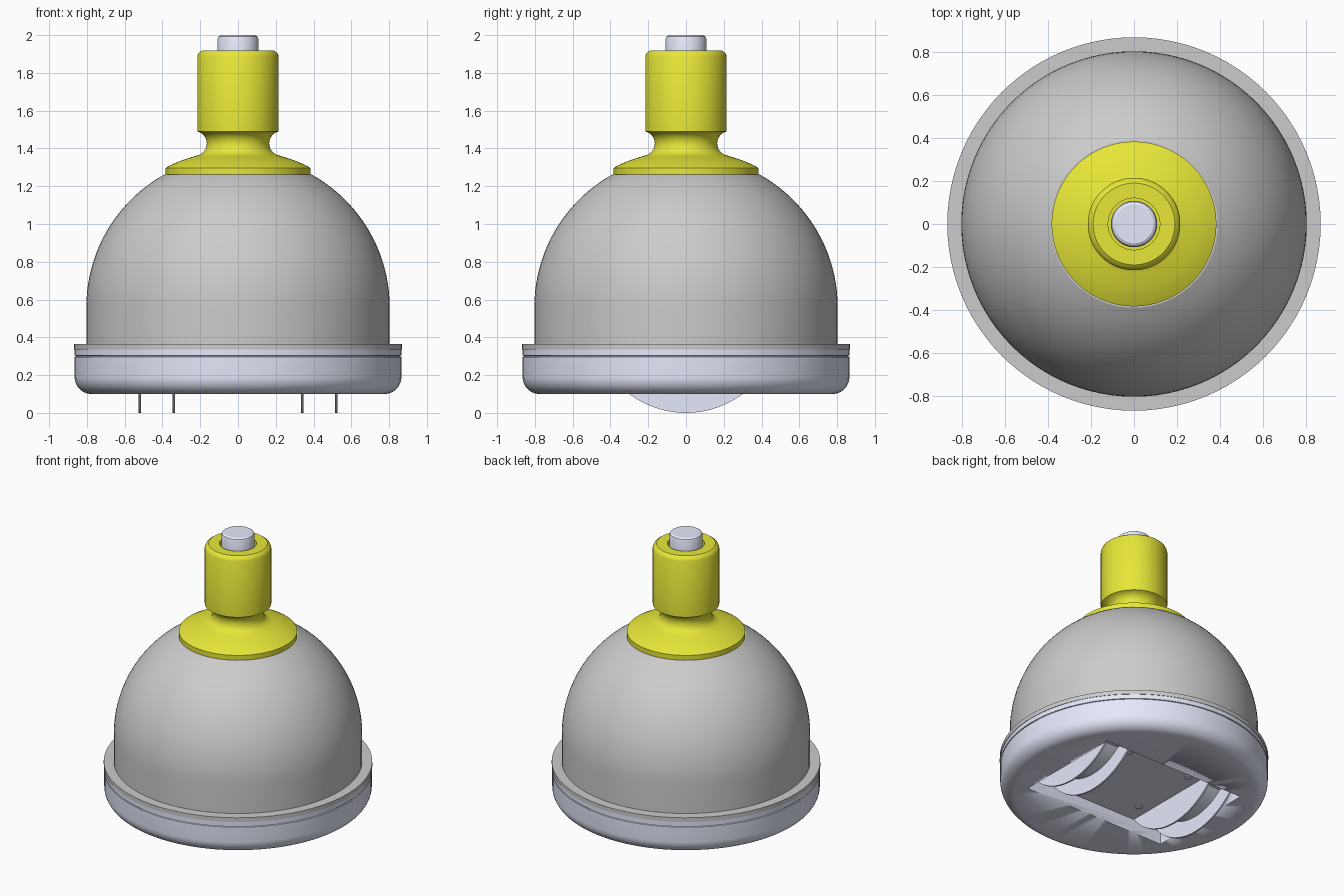
import bpy, bmesh, math
from mathutils import Matrix

if "Cube" in bpy.data.objects:
    bpy.data.objects.remove(bpy.data.objects["Cube"])


def material(name, rgb):
    m = bpy.data.materials.new(name)
    m.diffuse_color = (*rgb, 1)
    m.use_nodes = True
    m.node_tree.nodes["Principled BSDF"].inputs["Base Color"].default_value = m.diffuse_color
    return m


STEEL = material("pale_steel", (0.78, 0.81, 0.95))
YELLOW = material("yellow", (0.8, 0.8, 0.04))


def add_object(name, bm, mat=None, angle=30):
    bmesh.ops.recalc_face_normals(bm, faces=bm.faces)
    me = bpy.data.meshes.new(name)
    bm.to_mesh(me)
    bm.free()
    ob = bpy.data.objects.new(name, me)
    bpy.context.collection.objects.link(ob)
    if mat:
        me.materials.append(mat)
    bpy.ops.object.select_all(action='DESELECT')
    bpy.context.view_layer.objects.active = ob
    ob.select_set(True)
    bpy.ops.object.shade_smooth_by_angle(angle=math.radians(angle))
    return ob


def lathe(name, profile, mat=None, steps=96):
    """Spin an (r, z) profile, starting and ending on the axis, around z."""
    bm = bmesh.new()
    vs = [bm.verts.new((r, 0, z)) for r, z in profile]
    es = [bm.edges.new(p) for p in zip(vs, vs[1:])]
    bmesh.ops.spin(bm, geom=vs + es, axis=(0, 0, 1), cent=(0, 0, 0),
                   angle=math.tau, steps=steps, use_merge=True)
    bmesh.ops.remove_doubles(bm, verts=bm.verts, dist=1e-5)
    return add_object(name, bm, mat)


def arc(cx, cz, rad, a0, a1, n):
    angles = [math.radians(a0 + (a1 - a0) * i / n) for i in range(n + 1)]
    return [(cx + rad * math.cos(a), cz + rad * math.sin(a)) for a in angles]


# Dome with its flange
lathe("dome", [(0, 0.335), (0.868, 0.335), (0.868, 0.365), (0.803, 0.365)]
      + arc(0, 0.56, 0.803, 0, 61, 20) + [(0, 1.262)])

# Base pan with rounded lower edge and a fine seam
base = lathe("base", [(0, 0.1)] + arc(0.775, 0.19, 0.09, -90, 0, 10)
             + [(0.865, 0.296), (0.859, 0.298), (0.859, 0.302),
                (0.865, 0.304), (0.865, 0.335), (0, 0.335)], STEEL)

# Rectangular recess underneath
CEILING = 0.2
bm = bmesh.new()
bmesh.ops.create_cube(bm, size=1, matrix=Matrix.Translation((0, 0, 0.1))
                      @ Matrix.Diagonal((1.12, 0.8, 2 * (CEILING - 0.1), 1)))
cutter = add_object("recess_cutter", bm)
cutter.hide_render = True
cutter.hide_set(True)
cut = base.modifiers.new("recess", 'BOOLEAN')
cut.object = cutter
cut.operation = 'DIFFERENCE'
cut.solver = 'EXACT'


def wheel_part(name, x, radius, width):
    """Part of a wheel on an x axle, trimmed at the recess ceiling."""
    bm = bmesh.new()
    bmesh.ops.create_cone(bm, cap_ends=True, segments=128, radius1=radius,
                          radius2=radius, depth=width,
                          matrix=Matrix.Translation((x, 0, 0.5))
                          @ Matrix.Rotation(math.pi / 2, 4, 'Y'))
    bmesh.ops.bisect_plane(bm, geom=bm.verts[:] + bm.edges[:] + bm.faces[:],
                           plane_co=(0, 0, CEILING + 0.002), plane_no=(0, 0, 1),
                           clear_outer=True)
    return add_object(name, bm, STEEL)


# Two flanged wheels and four screws
for side, s in (("left", -1), ("right", 1)):
    wheel_part(side + "_wheel_outer_flange", s * 0.52, 0.5, 0.012)
    wheel_part(side + "_wheel_inner_flange", s * 0.34, 0.5, 0.012)
    wheel_part(side + "_wheel_hub", s * 0.43, 0.39, 0.17)
    for end, y in (("front", -0.25), ("back", 0.25)):
        screw = lathe(f"{side}_{end}_screw",
                      [(0, CEILING - 0.006), (0.025, CEILING - 0.006),
                       (0.025, CEILING + 0.01), (0, CEILING + 0.01)], STEEL, 20)
        screw.location = (s * 0.25, y, 0)

# Yellow collar, neck and sleeve with a bored top
lathe("sleeve", [(0, 1.26), (0.383, 1.26), (0.383, 1.297), (0.345, 1.318),
                 (0.29, 1.34), (0.23, 1.359), (0.2, 1.368), (0.182, 1.382),
                 (0.17, 1.4), (0.165, 1.425), (0.169, 1.449), (0.18, 1.469),
                 (0.197, 1.483), (0.215, 1.49), (0.215, 1.89), (0.207, 1.906),
                 (0.19, 1.918), (0.12, 1.918), (0.12, 1.85), (0, 1.85)], YELLOW)

# Steel pin at the top
lathe("pin", [(0, 1.84), (0.108, 1.84), (0.108, 1.98), (0.103, 1.992),
              (0.09, 2.0), (0, 2.0)], STEEL, 64)
